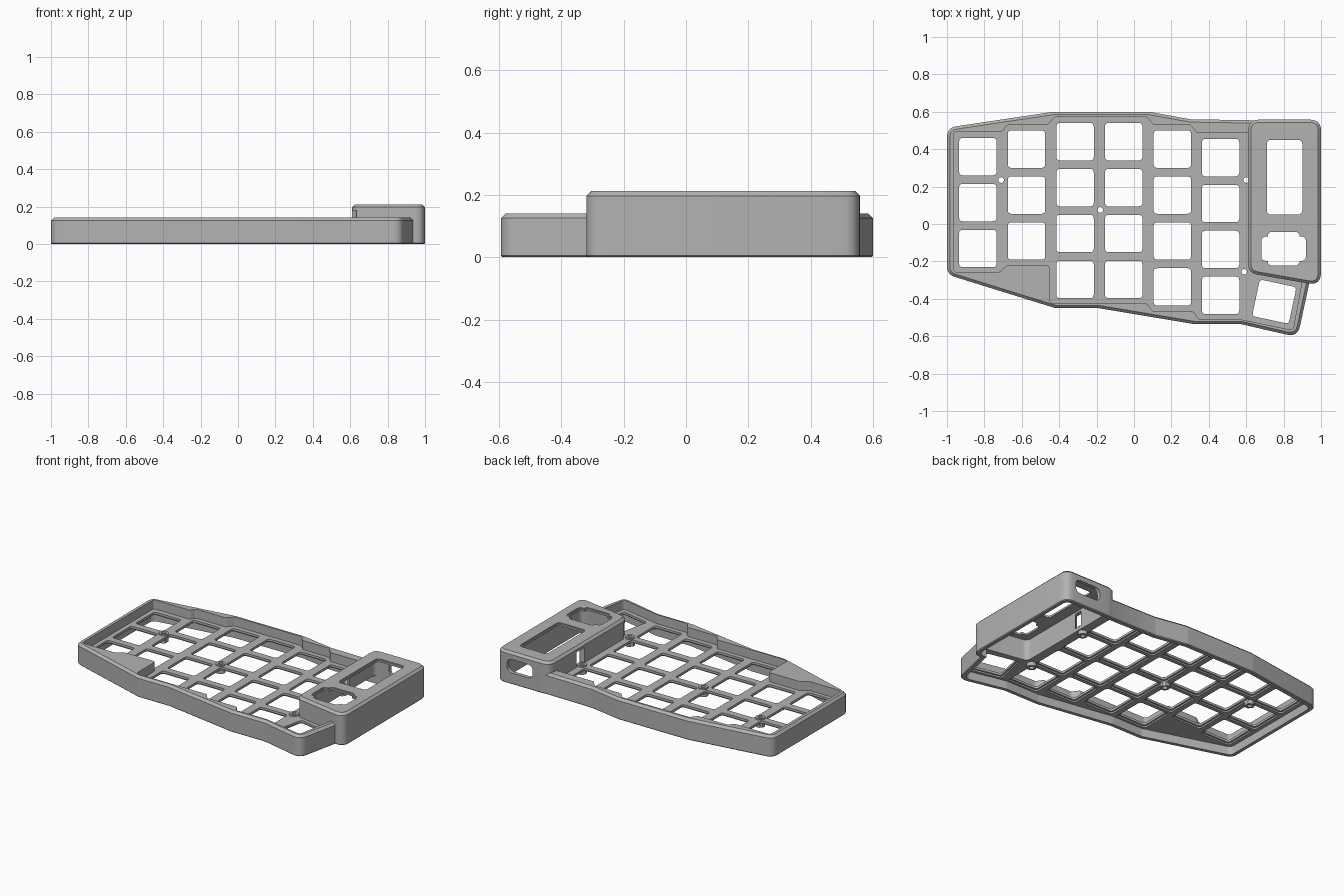
import bpy, bmesh, math
from mathutils import Vector, Matrix

cube = bpy.data.objects.get("Cube")
if cube:
    bpy.data.objects.remove(cube, do_unlink=True)

grey = bpy.data.materials.new("plain grey")
grey.use_nodes = True
grey.diffuse_color = (0.45, 0.45, 0.45, 1)
grey.node_tree.nodes["Principled BSDF"].inputs["Base Color"].default_value = (0.45, 0.45, 0.45, 1)

PLATE_LOW, PLATE_TOP = 0.055, 0.08
RIM_TOP, POD_TOP = 0.14, 0.212


def rounded(points, radius, steps=6):
    """Fillet every corner of a closed 2D profile."""
    pts = [Vector(p) for p in points]
    out = []
    for i, p in enumerate(pts):
        a, b = pts[i - 1] - p, pts[(i + 1) % len(pts)] - p
        half = a.angle(b) / 2
        d = min(radius / math.tan(half), 0.45 * a.length, 0.45 * b.length)
        s, e = p + a.normalized() * d, p + b.normalized() * d
        for k in range(steps + 1):
            t = k / steps
            out.append(s * (1 - t) ** 2 + p * 2 * t * (1 - t) + e * t * t)
    return out


def inset(points, dist):
    """Offset a closed 2D profile inward."""
    pts = [Vector(p) for p in points]
    area = sum(pts[i - 1].cross(pts[i]) for i in range(len(pts)))
    sign = 1 if area > 0 else -1
    out = []
    for i, p in enumerate(pts):
        u = (p - pts[i - 1]).normalized()
        v = (pts[(i + 1) % len(pts)] - p).normalized()
        n1, n2 = Vector((-u.y, u.x)) * sign, Vector((-v.y, v.x)) * sign
        m = (n1 + n2).normalized()
        out.append(p + m * dist / m.dot(n1))
    return out


def box(x, y, w, h):
    return [(x - w / 2, y - h / 2), (x + w / 2, y - h / 2),
            (x + w / 2, y + h / 2), (x - w / 2, y + h / 2)]


def circle(x, y, r, n=24):
    return [(x + r * math.cos(math.tau * k / n), y + r * math.sin(math.tau * k / n)) for k in range(n)]


def prisms(name, profiles, z0, z1, top=0, bottom=0):
    """One mesh of extruded profiles, with optional chamfers."""
    bm = bmesh.new()
    for prof in profiles:
        low = bm.faces.new([bm.verts.new((p[0], p[1], z0)) for p in prof])
        ext = bmesh.ops.extrude_face_region(bm, geom=[low])["geom"]
        bmesh.ops.translate(bm, vec=(0, 0, z1 - z0),
                            verts=[g for g in ext if isinstance(g, bmesh.types.BMVert)])
    bmesh.ops.recalc_face_normals(bm, faces=bm.faces)
    for z, size in ((z1, top), (z0, bottom)):
        if size:
            edges = [e for e in bm.edges if all(abs(v.co.z - z) < 1e-5 for v in e.verts)]
            bmesh.ops.bevel(bm, geom=edges, offset=size, segments=1, affect='EDGES')
    mesh = bpy.data.meshes.new(name)
    bm.to_mesh(mesh)
    bm.free()
    mesh.materials.append(grey)
    ob = bpy.data.objects.new(name, mesh)
    bpy.context.collection.objects.link(ob)
    return ob


def combine(target, tool, operation='DIFFERENCE'):
    """Apply a boolean and drop the tool object."""
    tool.hide_render = True
    mod = target.modifiers.new("cut", 'BOOLEAN')
    mod.operation, mod.solver, mod.object = operation, 'EXACT', tool
    bpy.context.view_layer.objects.active = target
    bpy.ops.object.modifier_apply(modifier=mod.name)
    bpy.data.objects.remove(tool, do_unlink=True)


# Tray with a chamfered rim
outline = [(-1, 0.515), (-0.43, 0.6), (0.08, 0.6), (0.3, 0.56), (0.9, 0.55), (0.9, -0.15),
           (0.945, -0.28), (0.875, -0.605), (0.57, -0.535), (0.32, -0.535),
           (-0.19, -0.45), (-0.42, -0.45), (-1, -0.27)]
case = prisms("keyboard_case", [rounded(outline, 0.06)], 0, RIM_TOP, 0.015, 0.005)

# Stepped recess around the key columns
recess = [(-0.965, 0.495), (-0.7, 0.495), (-0.68, 0.53), (-0.46, 0.53), (-0.425, 0.572),
          (0.07, 0.572), (0.1, 0.532), (0.3, 0.532), (0.335, 0.487), (0.7, 0.487),
          (0.7, -0.2), (0.905, -0.27), (0.85, -0.568), (0.57, -0.51), (0.345, -0.51),
          (0.32, -0.468), (0.1, -0.468), (0.07, -0.425), (-0.45, -0.425), (-0.45, -0.222),
          (-0.68, -0.222), (-0.72, -0.257), (-0.965, -0.257)]
combine(case, prisms("recess_cutter", [rounded(recess, 0.022, 4)], PLATE_TOP, 0.3))

# Raised controller pod
pod = [(0.61, 0.558), (1, 0.558), (1, -0.33), (0.61, -0.262)]
combine(case, prisms("pod", [rounded(pod, 0.06)], 0, POD_TOP, 0.015, 0.005), 'UNION')

# Screw bosses and their clearance in the pod wall
screws = [(-0.71, 0.235), (-0.18, 0.075), (0.6, 0.235), (0.59, -0.255)]
combine(case, prisms("clearance_cutter", [circle(*s, 0.045) for s in screws], PLATE_TOP, 0.18))

# Hollow underside and pod interior
combine(case, prisms("underside_cutter", [rounded(inset(outline, 0.028), 0.04)], -0.1, PLATE_LOW))
combine(case, prisms("pod_cutter", [rounded(inset(pod, 0.025), 0.04)], -0.1, POD_TOP - 0.018))
combine(case, prisms("boss", [circle(*s, 0.03) for s in screws], 0.03, PLATE_TOP + 0.008), 'UNION')
combine(case, prisms("screw_cutter", [circle(*s, 0.015) for s in screws], -0.1, 0.15))

# Key openings with wider clip pockets beneath
columns = [(-0.835, 0.36, 3), (-0.575, 0.4, 3), (-0.315, 0.44, 4),
           (-0.055, 0.44, 4), (0.205, 0.4, 4), (0.463, 0.355, 4)]
keys = [(x, y - 0.2455 * row) for x, y, count in columns for row in range(count)]
turn = Matrix.Rotation(math.radians(-12), 2)


def key_profiles(size):
    profs = [rounded(box(x, y, size, size), 0.02, 4) for x, y in keys]
    thumb = [Vector((0.75, -0.415)) + turn @ p for p in rounded(box(0, 0, size, size), 0.02, 4)]
    return profs + [thumb]


combine(case, prisms("clip_cutter", key_profiles(0.222), 0.03, PLATE_LOW + 0.01))
combine(case, prisms("key_cutter", key_profiles(0.2), 0.03, PLATE_TOP + 0.02))

# Pod windows: display and control opening, each with a shallow step
def pod_window(extra, z0):
    for x, y, w, h in ((0.805, 0.25, 0.19, 0.4), (0.8, -0.132, 0.238, 0.13), (0.8, -0.132, 0.17, 0.18)):
        prof = rounded(box(x, y, w + extra, h + extra), 0.025, 4)
        combine(case, prisms("window_cutter", [prof], z0, 0.3))


pod_window(0, 0.15)
pod_window(0.014, POD_TOP - 0.006)

# Cable port through the back of the pod
port = prisms("port_cutter", [rounded(box(0.83, 0.12, 0.19, 0.09), 0.044)], -0.62, -0.5)
port.matrix_world = Matrix.Rotation(math.radians(90), 4, 'X')
bpy.context.view_layer.update()
combine(case, port)

# Crisp edges with smooth corners
bpy.ops.object.select_all(action='DESELECT')
case.select_set(True)
bpy.context.view_layer.objects.active = case
bpy.ops.object.shade_smooth_by_angle(angle=math.radians(25))
